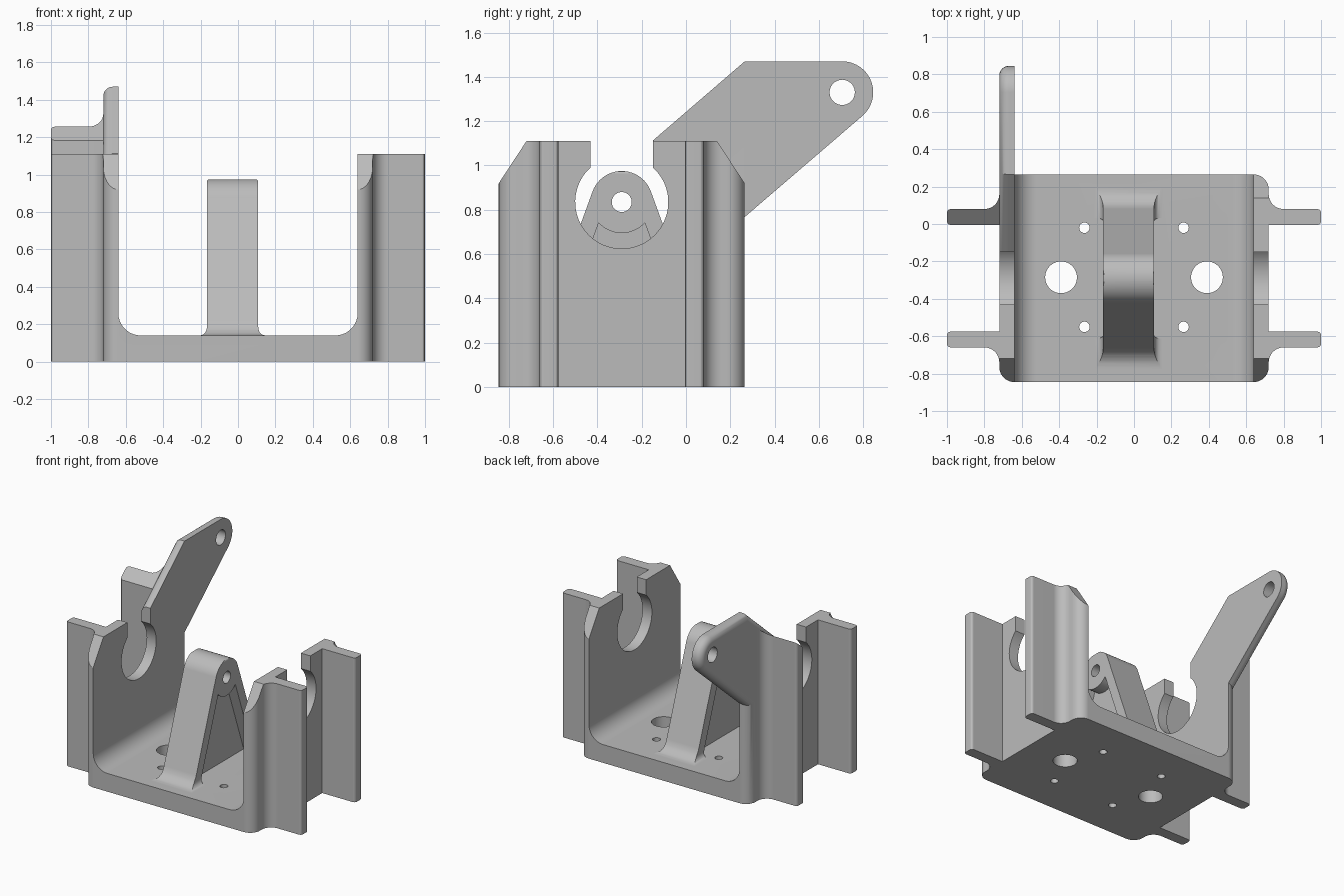
import bpy, bmesh
from math import sin, cos, tan, radians, pi

cube = bpy.data.objects.get("Cube")
if cube:
    bpy.data.objects.remove(cube, do_unlink=True)

grey = bpy.data.materials.new("plain grey")
grey.use_nodes = True
grey.diffuse_color = (0.5, 0.5, 0.5, 1)
grey.node_tree.nodes["Principled BSDF"].inputs["Base Color"].default_value = (0.5, 0.5, 0.5, 1)

CY = -0.29            # middle of the cradle in y
PZ = 0.835            # pivot height
FLOOR = 0.14
IN, OUT = 0.64, 0.72  # wall faces


def arc(cx, cy, r, a0, a1, n=9):
    return [(cx + r * cos(radians(a0 + (a1 - a0) * i / n)),
             cy + r * sin(radians(a0 + (a1 - a0) * i / n))) for i in range(n + 1)]


def flip(pts, mid=0.0):
    """Mirror a profile in its first coordinate, reversing the order."""
    return [(2 * mid - a, b) for a, b in reversed(pts)]


def prism(name, pts, axis, lo, hi, round_low=0):
    """Extrude a profile along an axis; optionally round the rim of the low cap."""
    place = {"x": lambda p, t: (t, p[0], p[1]),
             "y": lambda p, t: (p[0], t, p[1]),
             "z": lambda p, t: (p[0], p[1], t)}[axis]
    bm = bmesh.new()
    cap = bm.faces.new([bm.verts.new(place(p, lo)) for p in pts])
    rim = list(cap.edges)
    ext = bmesh.ops.extrude_face_region(bm, geom=[cap], use_keep_orig=True)
    shift = place((0, 0), hi - lo)
    bmesh.ops.translate(bm, vec=shift, verts=[v for v in ext["geom"] if isinstance(v, bmesh.types.BMVert)])
    bmesh.ops.recalc_face_normals(bm, faces=bm.faces)
    if round_low:
        bmesh.ops.bevel(bm, geom=rim, offset=round_low, segments=6, profile=0.5, affect="EDGES")
    mesh = bpy.data.meshes.new(name)
    bm.to_mesh(mesh)
    bm.free()
    mesh.materials.append(grey)
    ob = bpy.data.objects.new(name, mesh)
    bpy.context.scene.collection.objects.link(ob)
    return ob


def combine(target, other, op):
    mod = target.modifiers.new("join", "BOOLEAN")
    mod.operation, mod.object, mod.solver = op, other, "EXACT"
    bpy.context.view_layer.objects.active = target
    bpy.ops.object.modifier_apply(modifier=mod.name)
    bpy.data.objects.remove(other, do_unlink=True)


def cut(target, *args):
    combine(target, prism("cutter", *args), "DIFFERENCE")


# Bracket outline seen from above: rounded corners, filleted flanges
quarter = (arc(IN, CY - 0.475, 0.08, -90, 0)
           + arc(0.80, CY - 0.45, 0.08, 180, 90)
           + arc(0.98, CY - 0.35, 0.02, -90, 0, 3)
           + arc(0.98, CY - 0.305, 0.02, 0, 90, 3)
           + [(OUT, CY - 0.285)])
half = quarter + [(x, 2 * CY - y) for x, y in reversed(quarter)]
bracket = prism("bracket", half + flip(half), "z", 0, 1.5)

# Open channel with rounded inner corners
side = [(IN, 2)] + arc(IN - 0.12, FLOOR + 0.12, 0.12, 0, -90)
cut(bracket, side + flip(side), "y", -1, 1)

# Tops of the two walls
front_top = [(-0.9, 1.7), (-0.9, 0.836), (-0.72, 1.11)]
cut(bracket, front_top + flip(front_top, CY), "x", 0, 1.1)
cut(bracket, front_top + [(-0.2, 1.11), (-0.15, 1.058), (0.3, 1.446), (0.3, 1.7)], "x", -1.1, 0)

# Lever arm rising from the right wall
arm = prism("arm", [(-0.25, 1.026), (0.265, 1.47)] + arc(0.705, 1.33, 0.14, 90, -49.3, 16)
            + [(0.17, 0.686), (-0.25, 0.9)], "x", -OUT, -IN, 0.05)
combine(bracket, arm, "UNION")
cut(bracket, arc(0.705, 1.33, 0.057, 0, 350, 35), "x", -0.9, -0.5)

# Keyhole slots through each wall
keyhole = [(CY + 0.14, 1.8)] + arc(CY, PZ, 0.21, 48.2, -228.2, 48) + [(CY - 0.14, 1.8)]
for s in (-1, 1):
    cut(bracket, keyhole, "x", s * 0.68 - 0.1, s * 0.68 + 0.1)

# Floor holes
for s in (-1, 1):
    cut(bracket, arc(s * 0.39, CY + 0.005, 0.085, 0, 350, 35), "z", -0.1, 0.3)
    for dy in (-0.265, 0.265):
        cut(bracket, arc(s * 0.265, CY + 0.005 + dy, 0.028, 0, 345, 23), "z", -0.1, 0.3)


# Pivot post: leaning legs with a round head and flared feet
LEAN = radians(20)
PX, PW = -0.029, 0.137


def leg(z):
    return 0.14 / cos(LEAN) + (PZ - z) * tan(LEAN)


def flare(a, b, c, n=7):
    return [tuple((1 - t) ** 2 * p + 2 * t * (1 - t) * q + t * t * r for p, q, r in zip(a, b, c))
            for t in (i / n for i in range(n + 1))]


foot = flare((CY + leg(0.225), 0.225), (CY + leg(FLOOR), FLOOR), (CY + 0.49, FLOOR))
foot.append((CY + 0.49, 0.08))
post = prism("pivot_post", arc(CY, PZ, 0.14, 160, 20, 24) + foot + flip(foot, CY), "x", -0.4, 0.4)
edge = arc(PX + PW - 0.012, 0.963, 0.012, 90, 0, 4)
edge += flare((PX + PW, 0.19), (PX + PW, FLOOR), (PX + PW + 0.045, FLOOR))
edge.append((PX + PW + 0.045, 0.06))
combine(post, prism("post_front", edge + flip(edge, PX), "y", -1, 0.6), "INTERSECT")

# Pockets between the legs, leaving a web, and the pivot hole
inner = leg(0.05) - 0.08
pocket = [(CY - inner, 0.05)] + arc(CY, PZ, 0.14, -138, -42, 14) + [(CY + inner, 0.05)]
for s in (-1, 1):
    lo, hi = sorted((PX + s * 0.055, PX + s * 0.3))
    cut(post, pocket, "x", lo, hi)
cut(post, arc(CY, PZ, 0.045, 0, 350, 35), "x", -0.5, 0.5)
combine(bracket, post, "UNION")

# Smooth curved faces, crisp edges
bpy.ops.object.select_all(action="DESELECT")
bracket.select_set(True)
bpy.context.view_layer.objects.active = bracket
bpy.ops.object.shade_smooth_by_angle(angle=radians(28))
weighted = bracket.modifiers.new("even shading", "WEIGHTED_NORMAL")
weighted.keep_sharp = True
